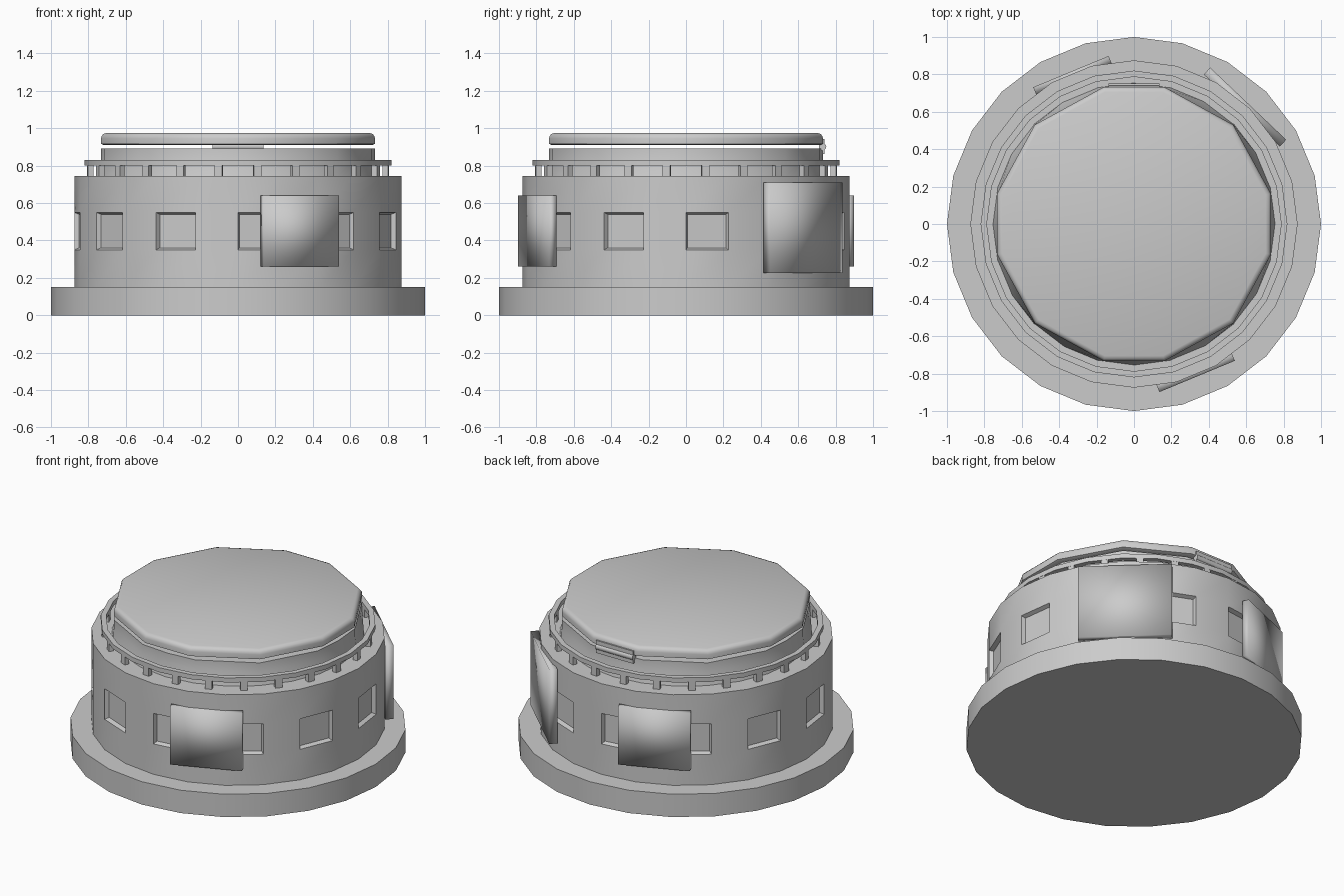
import bpy, bmesh
from math import sin, cos, pi, radians
from mathutils import Matrix, Vector

if "Cube" in bpy.data.objects:
    bpy.data.objects.remove(bpy.data.objects["Cube"])

N = 24


def finish(bm, name, angle=35):
    bmesh.ops.recalc_face_normals(bm, faces=bm.faces)
    me = bpy.data.meshes.new(name)
    bm.to_mesh(me)
    bm.free()
    for p in me.polygons:
        p.use_smooth = True
    if angle:
        me.set_sharp_from_angle(angle=radians(angle))
    ob = bpy.data.objects.new(name, me)
    bpy.context.collection.objects.link(ob)
    return ob


def loop24(r):
    return [(r * cos(2 * pi * i / N), r * sin(2 * pi * i / N)) for i in range(N)]


def loft(bm, sections, cap_low=True, cap_high=True, closed=False):
    """Skin a list of (xy_loop, z) sections; returns one face list per band."""
    rings = [[bm.verts.new((x, y, z)) for x, y in pts] for pts, z in sections]
    pairs = list(zip(rings, rings[1:]))
    if closed:
        pairs.append((rings[-1], rings[0]))
    bands = []
    for a, b in pairs:
        n = len(a)
        bands.append([bm.faces.new((a[i], a[(i + 1) % n], b[(i + 1) % n], b[i]))
                      for i in range(n)])
    if not closed:
        if cap_low:
            bm.faces.new(rings[0][::-1])
        if cap_high:
            bm.faces.new(rings[-1])
    return bands


def add_box(bm, size, matrix):
    bmesh.ops.create_cube(bm, size=1, matrix=matrix @ Matrix.Diagonal((*size, 1)))


def polar(theta, r, z):
    """Frame whose local x points outward at the given angle in degrees."""
    return Matrix.Rotation(radians(theta), 4, 'Z') @ Matrix.Translation((r, 0, z))


# wide base disc
bm = bmesh.new()
loft(bm, [(loop24(1.0), 0), (loop24(1.0), 0.15)])
finish(bm, "base")

# drum body with a recessed window on every second facet
bm = bmesh.new()
R = 0.875
bands = loft(bm, [(loop24(R), z) for z in (0.15, 0.35, 0.55, 0.745)])
bmesh.ops.recalc_face_normals(bm, faces=bm.faces)
bmesh.ops.inset_individual(bm, faces=bands[1][::2], thickness=0.015, depth=-0.025)
finish(bm, "body", 28)

# raised rail ring
bm = bmesh.new()
loft(bm, [(loop24(0.82), 0.80), (loop24(0.82), 0.83),
          (loop24(0.787), 0.83), (loop24(0.787), 0.80)], closed=True)
finish(bm, "rail")

# short posts holding the rail, one per facet
bm = bmesh.new()
for i in range(N):
    add_box(bm, (0.03, 0.042, 0.06), polar(7.5 + 15 * i, 0.797, 0.773))
finish(bm, "rail_posts")

# twelve-sided outline shared by neck and lid
ANGLES = [90 * q + a for q in range(4) for a in (-12.5, 12.5, 45)]


def outline(r):
    return [(r * cos(radians(a)), r * sin(radians(a))) for a in ANGLES]


def outline24(r):
    """Same outline sampled at the drum's 24 directions."""
    corners = [Vector(p) for p in outline(r)]
    pts = []
    for i in range(N):
        d = Vector((cos(2 * pi * i / N), sin(2 * pi * i / N)))
        best = 9
        for a, b in zip(corners, corners[1:] + corners[:1]):
            e = b - a
            nrm = Vector((e.y, -e.x)).normalized()
            best = min(best, nrm.dot(a) / max(nrm.dot(d), 1e-4))
        pts.append(tuple(d * best))
    return pts


# neck: round at the drum, faceted under the lid
bm = bmesh.new()
loft(bm, [(loop24(0.755), 0.74), (outline24(0.75), 0.83), (outline24(0.75), 0.892)])
finish(bm, "neck")

# lid with rounded upper rim
bm = bmesh.new()
loft(bm, [(outline(0.735), 0.91), (outline(0.75), 0.916), (outline(0.75), 0.945),
          (outline(0.747), 0.958), (outline(0.738), 0.969), (outline(0.722), 0.975)])
finish(bm, "lid", 40)

# hinge barrel and its two leaves at the back
bm = bmesh.new()
bmesh.ops.create_cone(bm, cap_ends=True, segments=12, radius1=0.02, radius2=0.02, depth=0.27,
                      matrix=Matrix.Translation((0, 0.73, 0.901)) @ Matrix.Rotation(pi / 2, 4, 'Y'))
finish(bm, "hinge_barrel")
bm = bmesh.new()
for z in (0.876, 0.928):
    add_box(bm, (0.27, 0.012, 0.03), Matrix.Translation((0, 0.735, z)))
finish(bm, "hinge_leaves")

# softly shaded plates bolted against the drum
for name, theta, width, height, z, r in (("front_plate", -67.5, 0.436, 0.38, 0.45, 0.861),
                                         ("back_plate", 112.5, 0.436, 0.38, 0.45, 0.861),
                                         ("side_plate", 46.5, 0.56, 0.485, 0.468, 0.862)):
    bm = bmesh.new()
    add_box(bm, (0.042 if width < 0.5 else 0.05, width, height), polar(theta, r, z))
    finish(bm, name, None)
